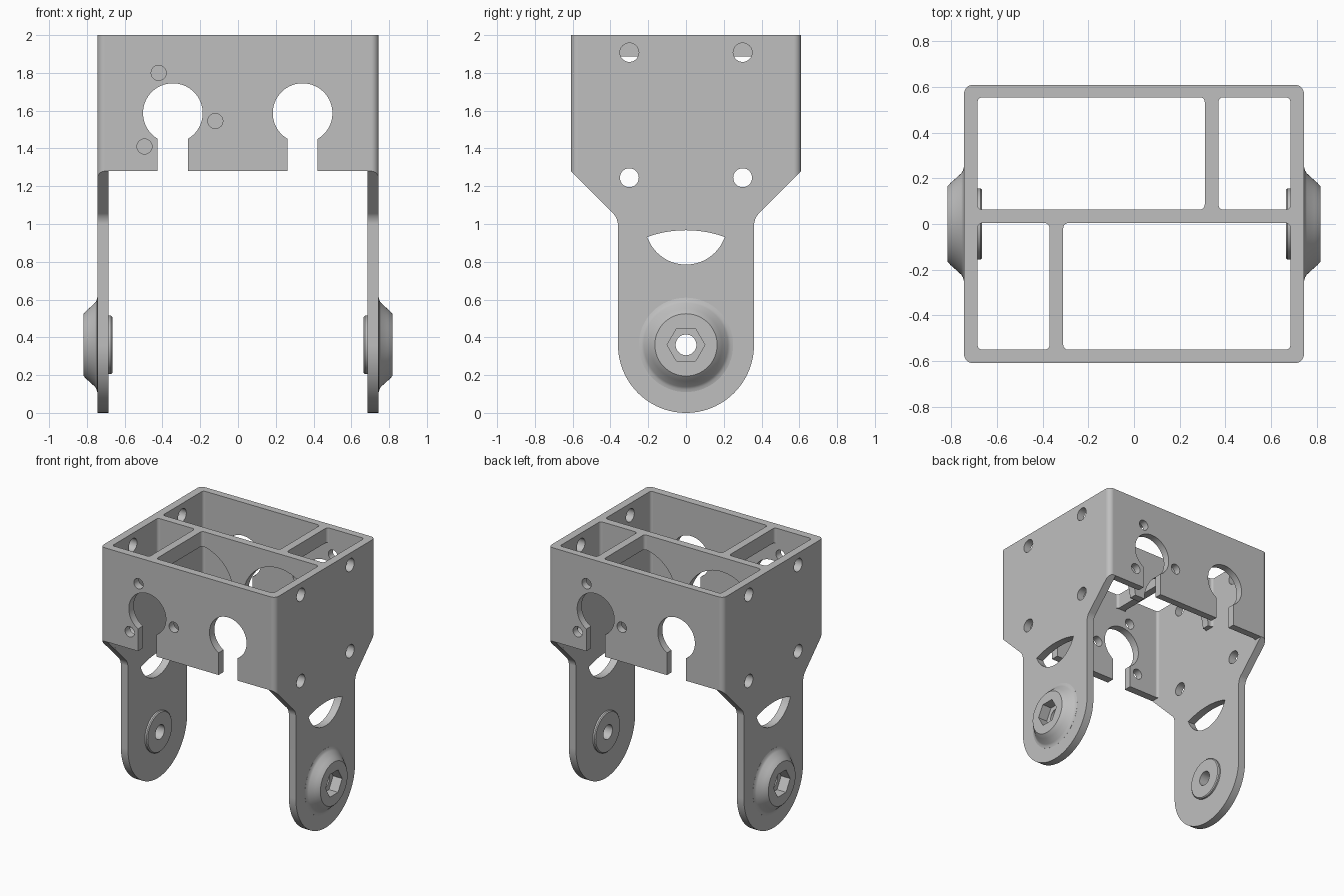
import bpy, bmesh, math
from mathutils import Vector

cube = bpy.data.objects.get("Cube")
if cube:
    bpy.data.objects.remove(cube, do_unlink=True)

grey = bpy.data.materials.new("plain_grey")
grey.use_nodes = True
grey.diffuse_color = (0.52, 0.52, 0.52, 1)
grey.node_tree.nodes["Principled BSDF"].inputs["Base Color"].default_value = (0.52, 0.52, 0.52, 1)


def to_object(name, bm):
    bmesh.ops.recalc_face_normals(bm, faces=bm.faces)
    me = bpy.data.meshes.new(name)
    bm.to_mesh(me)
    bm.free()
    me.materials.append(grey)
    ob = bpy.data.objects.new(name, me)
    bpy.context.collection.objects.link(ob)
    return ob


def prism(name, pts, axis, lo, hi):
    """Extrude a 2D outline along an axis: x takes (y,z), y takes (x,z), z takes (x,y)."""
    place = {"x": lambda a, b, h: (h, a, b),
             "y": lambda a, b, h: (a, h, b),
             "z": lambda a, b, h: (a, b, h)}[axis]
    bm = bmesh.new()
    base = bm.faces.new([bm.verts.new(place(a, b, lo)) for a, b in pts])
    top = bmesh.ops.extrude_face_region(bm, geom=[base])["geom"]
    move = Vector(place(0, 0, hi - lo))
    bmesh.ops.translate(bm, vec=move, verts=[g for g in top if isinstance(g, bmesh.types.BMVert)])
    return to_object(name, bm)


def arc(cx, cy, r, a0, a1, n):
    """Points on an arc, angles in degrees, both ends included."""
    return [(cx + r * math.cos(math.radians(a0 + (a1 - a0) * i / n)),
             cy + r * math.sin(math.radians(a0 + (a1 - a0) * i / n))) for i in range(n + 1)]


def circle(cx, cy, r, n=40):
    return arc(cx, cy, r, 0, 360, n)[:-1]


def round_rect(x0, x1, y0, y1, r):
    return (arc(x1 - r, y1 - r, r, 0, 90, 6) + arc(x0 + r, y1 - r, r, 90, 180, 6)
            + arc(x0 + r, y0 + r, r, 180, 270, 6) + arc(x1 - r, y0 + r, r, 270, 360, 6))


def cut(ob, cutter, op="DIFFERENCE"):
    """Apply a boolean and throw the cutter away."""
    mod = ob.modifiers.new("cut", "BOOLEAN")
    mod.operation, mod.solver, mod.object = op, "EXACT", cutter
    dg = bpy.context.evaluated_depsgraph_get()
    dg.update()
    me = bpy.data.meshes.new_from_object(ob.evaluated_get(dg))
    ob.modifiers.clear()
    ob.data = me
    bpy.data.objects.remove(cutter, do_unlink=True)


def finish(ob):
    bpy.ops.object.select_all(action="DESELECT")
    ob.select_set(True)
    bpy.context.view_layer.objects.active = ob
    bpy.ops.object.shade_smooth_by_angle(angle=math.radians(30))
    wn = ob.modifiers.new("weighted_normals", "WEIGHTED_NORMAL")
    wn.keep_sharp = True


PIVOT = 0.36      # height of the leg pivots
KEY_Z = 1.587     # height of the keyhole centres

# Bracket body: rounded column trimmed to the side outline with two legs
body = prism("bracket_body", round_rect(-0.745, 0.745, -0.61, 0.61, 0.04), "z", -0.1, 2)
shoulder = [(0.62, 2.1), (0.62, 1.29), (0.385, 1.055), (0.375, 1.043), (0.366, 1.025), (0.36, 1.0)]
outline = (shoulder + arc(0, PIVOT, 0.36, 0, -180, 48)
           + [(-y, z) for y, z in reversed(shoulder)])
cut(body, prism("trim", outline, "x", -1, 1), "INTERSECT")
cut(body, prism("leg_gap", [(-0.685, -1), (0.685, -1), (0.685, 1), (-0.685, 1)], "z", -0.5, 1.28))
cut(body, prism("hollow", round_rect(-0.6852, 0.6852, -0.55, 0.555, 0.02), "z", 1.2, 2.2))

# Keyholes through front and back walls
for x in (-0.345, 0.342):
    half = math.degrees(math.asin(0.08 / 0.158))
    key = arc(x, KEY_Z, 0.158, -90 + half, 270 - half, 48) + [(x - 0.08, 1.1), (x + 0.08, 1.1)]
    cut(body, prism("keyhole", key, "y", -1, 1))

# Screw holes around one keyhole on each wall
for s in (-1, 1):
    for x, z in ((0.42, 1.80), (0.12, 1.545), (0.495, 1.41)):
        lo, hi = sorted((s * 0.5, s * 0.8))
        cut(body, prism("screw_hole", circle(s * x, z, 0.04, 24), "y", lo, hi))

# Crescent windows and pivot seats in the legs
window = arc(0, PIVOT, 0.607, 70, 110, 20) + arc(0, 1.002, 0.217, 200, 340, 28)
cut(body, prism("window", window, "x", -1, 1))
cut(body, prism("pivot_seat", circle(0, PIVOT, 0.145, 48), "x", -1, 1))

# Inner dividers, arched over the keyholes
dividers = prism("inner_dividers", round_rect(-0.70, 0.70, -0.57, 0.57, 0.02), "z", 1.6, 2)
for x0, x1, y0, y1 in ((-0.686, 0.31, 0.063, 0.556), (0.37, 0.686, 0.063, 0.556),
                       (-0.686, -0.37, -0.551, 0.004), (-0.31, 0.686, -0.551, 0.004)):
    cut(dividers, prism("pocket", round_rect(x0, x1, y0, y1, 0.022), "z", 1, 2.2))
for x in (-0.345, 0.342):
    cut(dividers, prism("arch", circle(x, KEY_Z, 0.302, 72), "y", -1, 1))

# Mounting holes through the side walls
for y in (-0.3, 0.3):
    for z in (1.245, 1.908):
        for ob in (body, dividers):
            if ob is body or z > 1.6:
                for lo, hi in ((-1, -0.6), (0.6, 1)):
                    cut(ob, prism("side_hole", circle(y, z, 0.05, 32), "x", lo, hi))


# Pivot bosses: lathed discs with a hex pocket outside and a through hole
def pivot_boss(name, side):
    profile = [(0, 0.665), (0.148, 0.665), (0.155, 0.672), (0.155, 0.70), (0.25, 0.73),
               (0.25, 0.7455), (0.235, 0.749), (0.222, 0.757), (0.192, 0.79), (0.18, 0.804),
               (0.165, 0.817), (0, 0.817)]
    bm = bmesh.new()
    vs = [bm.verts.new((side * x, r, PIVOT)) for r, x in profile]
    edges = [bm.edges.new(p) for p in zip(vs, vs[1:])]
    bmesh.ops.spin(bm, geom=vs + edges, cent=(0, 0, PIVOT), axis=(1, 0, 0),
                   angle=2 * math.pi, steps=64)
    bmesh.ops.remove_doubles(bm, verts=bm.verts, dist=1e-4)
    boss = to_object(name, bm)
    lo, hi = sorted((side * 0.74, side * 1.0))
    cut(boss, prism("hex_pocket", circle(0, PIVOT, 0.1, 6), "x", lo, hi))
    cut(boss, prism("bolt_hole", circle(0, PIVOT, 0.055, 32), "x", -1, 1))
    return boss


for ob in (body, dividers, pivot_boss("left_pivot_boss", 1), pivot_boss("right_pivot_boss", -1)):
    finish(ob)
